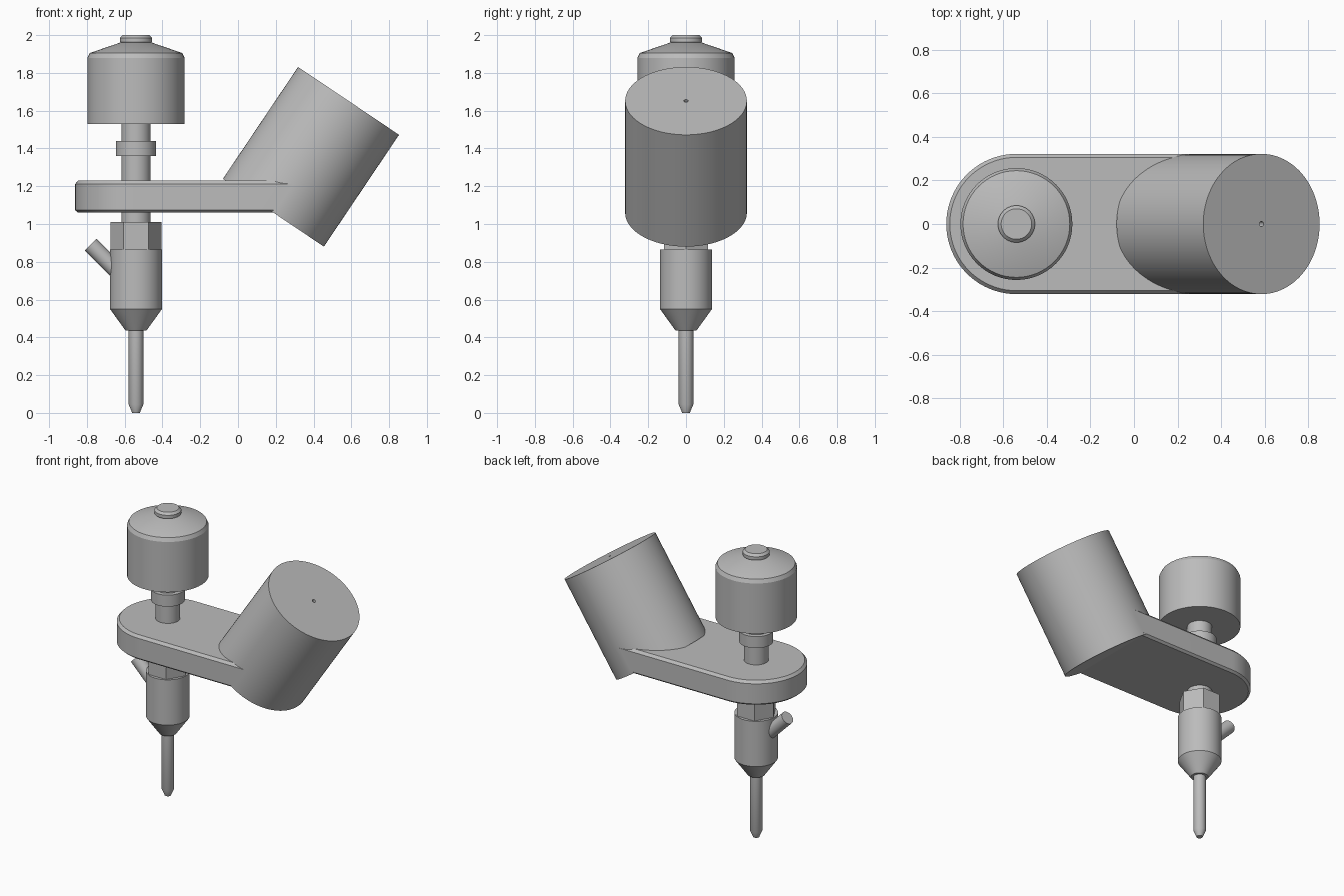
import bpy, bmesh, math
from mathutils import Vector

default = bpy.data.objects.get("Cube")
if default:
    bpy.data.objects.remove(default, do_unlink=True)

grey = bpy.data.materials.new("machined grey")
grey.use_nodes = True
COLOUR = (0.5, 0.5, 0.5, 1)
grey.diffuse_color = COLOUR
grey.node_tree.nodes["Principled BSDF"].inputs["Base Color"].default_value = COLOUR

AXIS_X = -0.54      # vertical spindle line
ARM_R = 0.322       # half width of the arm, and drum radius


def finish(name, bm, smooth=True):
    bmesh.ops.recalc_face_normals(bm, faces=bm.faces)
    mesh = bpy.data.meshes.new(name)
    bm.to_mesh(mesh)
    bm.free()
    mesh.materials.append(grey)
    obj = bpy.data.objects.new(name, mesh)
    bpy.context.collection.objects.link(obj)
    if smooth:
        bpy.ops.object.select_all(action='DESELECT')
        obj.select_set(True)
        bpy.context.view_layer.objects.active = obj
        bpy.ops.object.shade_smooth_by_angle(angle=math.radians(25))
    return obj


def loft(bm, rings):
    """Skin a stack of closed rings and cap both ends."""
    rows = [[bm.verts.new(p) for p in ring] for ring in rings]
    for a, b in zip(rows, rows[1:]):
        for i in range(len(a)):
            j = (i + 1) % len(a)
            bm.faces.new((a[i], a[j], b[j], b[i]))
    bm.faces.new(rows[0])
    bm.faces.new(rows[-1])


def turned(name, profile, sides=64, smooth=True):
    """Round part from (radius, height) pairs, listed bottom to top."""
    bm = bmesh.new()
    angles = [math.tau * i / sides for i in range(sides)]
    loft(bm, [[(r * math.cos(a), r * math.sin(a), z) for a in angles] for r, z in profile])
    return finish(name, bm, smooth)


def aim(obj, base, direction):
    obj.location = base
    obj.rotation_euler = direction.to_track_quat('Z', 'Y').to_euler()


# Spindle parts stacked on one vertical axis
spindle = [
    ("knob", [(0.257, 1.53), (0.257, 1.88), (0.245, 1.905), (0.085, 1.96)]),
    ("knob_cap", [(0.075, 1.95), (0.085, 1.965), (0.085, 1.985), (0.07, 2.0)]),
    ("shaft", [(0.078, 1.0), (0.078, 1.54)]),
    ("collar", [(0.107, 1.36), (0.107, 1.44)]),
    ("nozzle_body", [(0.055, 0.435), (0.1375, 0.55), (0.1375, 0.865)]),
    ("needle", [(0.02, 0.0), (0.039, 0.045), (0.039, 0.45)]),
]
for name, profile in spindle:
    turned(name, profile).location.x = AXIS_X
turned("hex_nut", [(0.134, 0.86), (0.134, 1.01)], sides=6, smooth=False).location.x = AXIS_X

# Angled side port on the nozzle body
port = turned("side_port", [(0.044, 0), (0.044, 0.255)], sides=32)
aim(port, (-0.6, 0, 0.71), Vector((-1, 0, 1)))

# Tilted drum with a small centre hole in its upper face
drum_base = Vector((0.1875, 0, 1.06))
drum_axis = Vector((0.558, 0, 0.83)).normalized()
drum = turned("tilted_drum", [(ARM_R, 0), (ARM_R, 0.713), (0.012, 0.713), (0.012, 0.68)], sides=96)
aim(drum, drum_base, drum_axis)


# Arm: rounded at the spindle, sheared along the drum axis at the other end
def arm_ring(z, inset):
    r = ARM_R - inset
    end = drum_base.x + (z - drum_base.z) * drum_axis.x / drum_axis.z
    arc = [math.pi * (0.5 + i / 40) for i in range(41)]
    ring = [(AXIS_X + r * math.cos(a), r * math.sin(a), z) for a in arc]
    return ring + [(end, -r, z), (end, r, z)]


bm = bmesh.new()
loft(bm, [arm_ring(1.06, 0.015), arm_ring(1.073, 0), arm_ring(1.212, 0), arm_ring(1.23, 0.016)])
finish("arm", bm)
